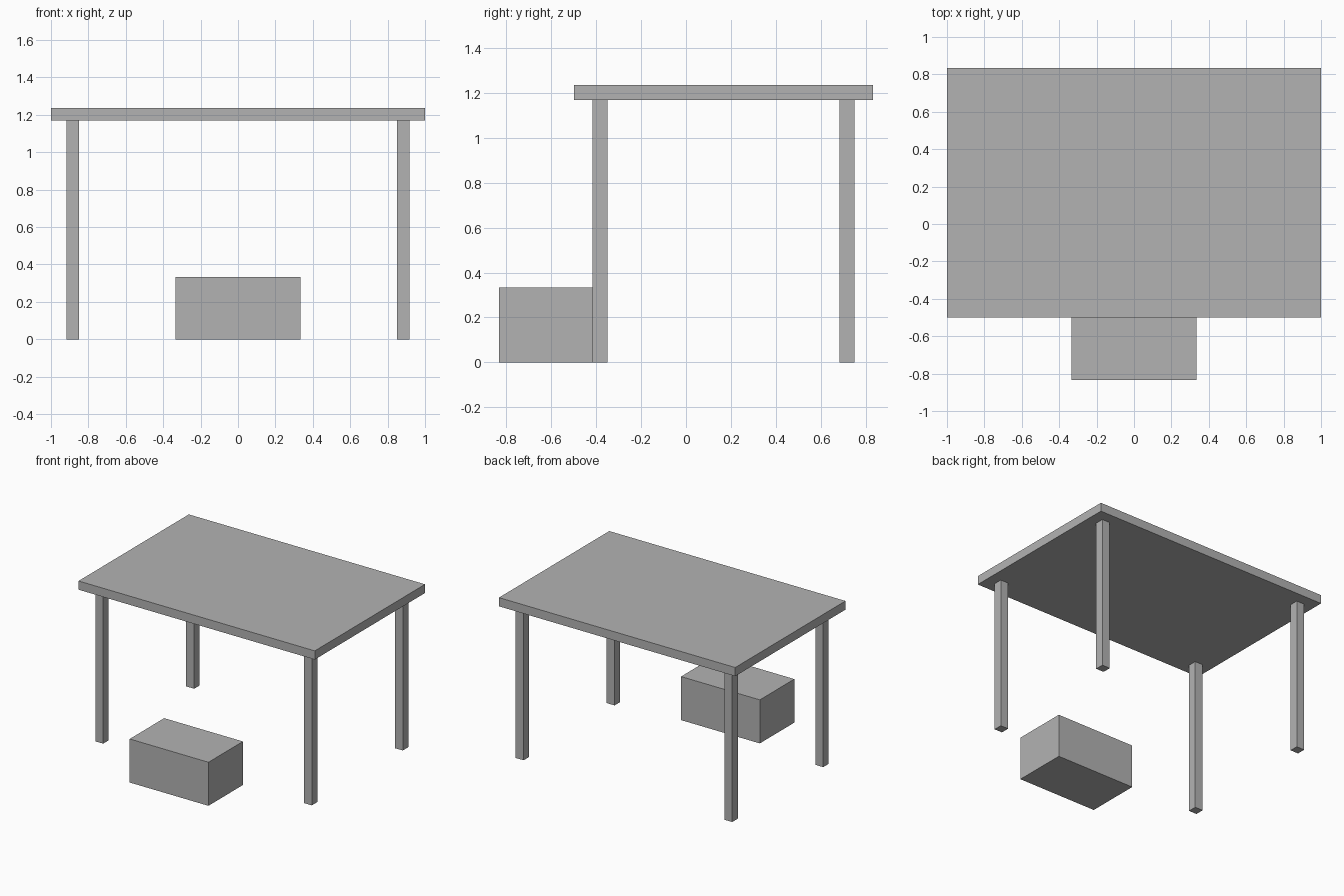
import bpy

default = bpy.data.objects.get("Cube")
if default:
    bpy.data.objects.remove(default, do_unlink=True)

# Single plain grey for every part
grey = bpy.data.materials.new("plain_grey")
grey.use_nodes = True
colour = (0.45, 0.45, 0.45, 1.0)
grey.diffuse_color = colour
grey.node_tree.nodes["Principled BSDF"].inputs["Base Color"].default_value = colour


def box(name, size, base):
    """Box of the given size, standing on the base centre point."""
    x, y, z = base
    bpy.ops.mesh.primitive_cube_add(size=1, location=(x, y, z + size[2] / 2))
    obj = bpy.context.object
    obj.name = name
    obj.scale = size
    bpy.ops.object.transform_apply(location=False, rotation=False, scale=True)
    obj.data.materials.append(grey)
    return obj


LEG = 0.0667
LEG_HEIGHT = 1.17
TABLE_Y = 0.1667

# Table top
box("table_top", (2, 1.3333, 0.0667), (0, TABLE_Y, LEG_HEIGHT))

# Four square legs, inset from the corners
for side, sx in (("left", 1), ("right", -1)):
    for end, sy in (("front", -1), ("back", 1)):
        box(f"{end}_{side}_leg", (LEG, LEG, LEG_HEIGHT),
            (sx * 0.8833, TABLE_Y + sy * 0.55, 0))

# Low box seat in front of the table
box("seat_box", (0.6667, 0.4167, 0.3333), (0, -0.625, 0))
